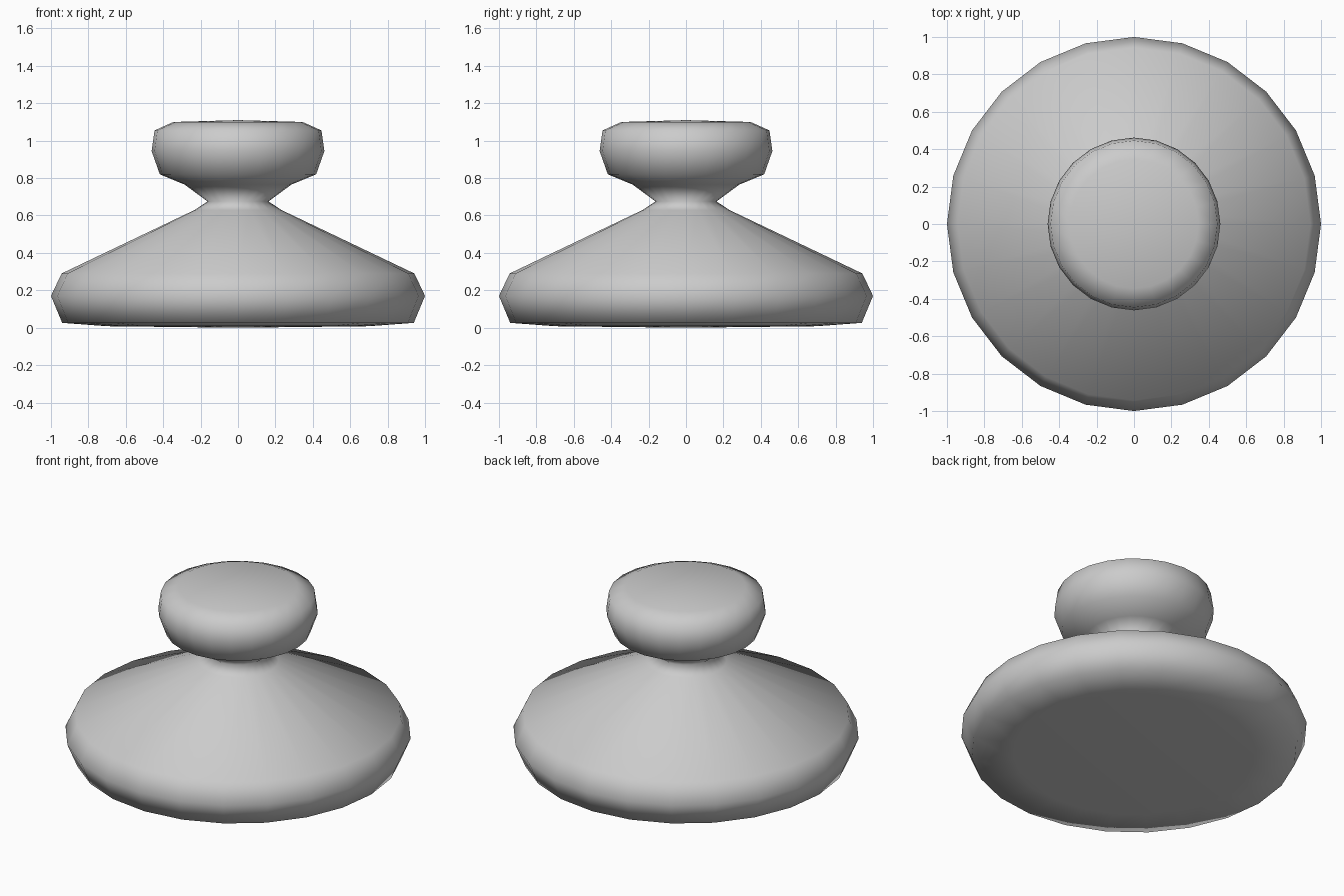
import bpy, bmesh, math

if "Cube" in bpy.data.objects:
    bpy.data.objects.remove(bpy.data.objects["Cube"])

SIDES = 24


def lathe(name, profile):
    """Revolve an (r, z) profile, bottom to top, into a closed smooth solid."""
    bm = bmesh.new()
    rings = []
    for r, z in profile:
        if r == 0:
            rings.append([bm.verts.new((0, 0, z))] * SIDES)
        else:
            rings.append([bm.verts.new((r * math.cos(a), r * math.sin(a), z))
                          for a in (math.tau * i / SIDES for i in range(SIDES))])
    for low, high in zip(rings, rings[1:]):
        for i in range(SIDES):
            j = (i + 1) % SIDES
            corners = dict.fromkeys((low[i], low[j], high[j], high[i]))
            bm.faces.new(list(corners)).smooth = True
    bmesh.ops.recalc_face_normals(bm, faces=bm.faces)
    mesh = bpy.data.meshes.new(name)
    bm.to_mesh(mesh)
    bm.free()
    obj = bpy.data.objects.new(name, mesh)
    bpy.context.collection.objects.link(obj)
    return obj


# Single turned body: flat base, sloping cone, pinched neck, rounded knob
lathe("knobbed_lid", [
    (0, 0), (0.70, 0.008), (0.94, 0.026), (1.0, 0.17), (0.943, 0.29),
    (0.235, 0.628), (0.163, 0.675), (0.285, 0.765), (0.418, 0.82),
    (0.462, 0.945), (0.446, 1.055), (0.345, 1.1), (0, 1.11),
])
